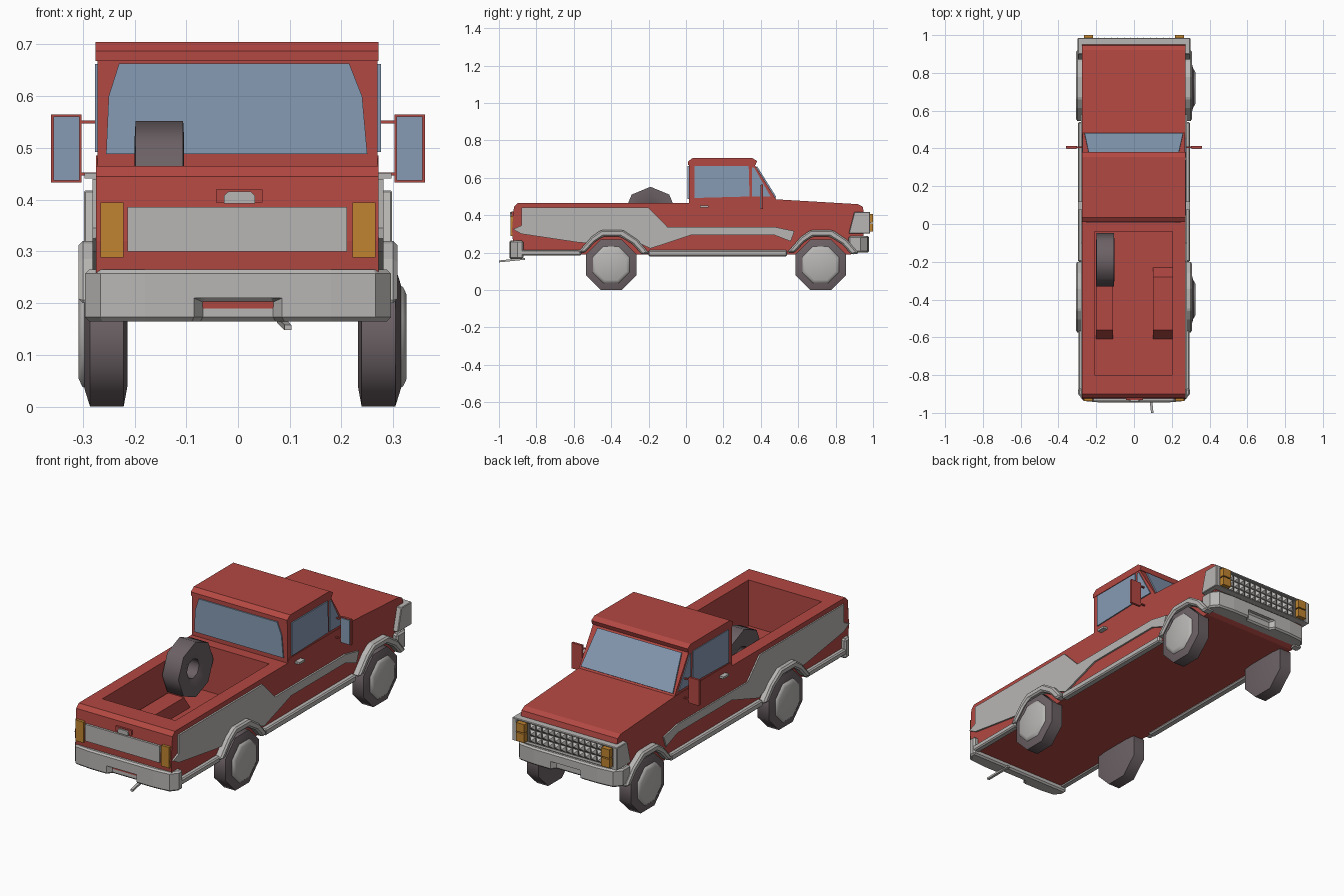
import bpy, bmesh
from math import radians, cos, sin, pi
from mathutils import Vector

cube = bpy.data.objects.get("Cube")
if cube:
    bpy.data.objects.remove(cube, do_unlink=True)


def material(name, rgb):
    m = bpy.data.materials.new(name)
    m.use_nodes = True
    m.diffuse_color = (*rgb, 1)
    m.node_tree.nodes["Principled BSDF"].inputs["Base Color"].default_value = (*rgb, 1)
    return m


RED = material("red paint", (0.45, 0.065, 0.055))
GREY = material("light grey trim", (0.48, 0.47, 0.455))
BLUE = material("blue glass", (0.24, 0.33, 0.46))
AMBER = material("amber lamp", (0.52, 0.23, 0.03))
RUBBER = material("tyre rubber", (0.15, 0.12, 0.13))
DARK = material("grille shadow", (0.12, 0.115, 0.11))


def finish(name, bm, mat):
    bmesh.ops.remove_doubles(bm, verts=bm.verts, dist=1e-5)
    bmesh.ops.recalc_face_normals(bm, faces=bm.faces)
    me = bpy.data.meshes.new(name)
    bm.to_mesh(me)
    bm.free()
    me.materials.append(mat)
    ob = bpy.data.objects.new(name, me)
    bpy.context.collection.objects.link(ob)
    return ob


def activate(ob):
    bpy.ops.object.select_all(action="DESELECT")
    ob.select_set(True)
    bpy.context.view_layer.objects.active = ob


def slab(name, corners, offset, mat, bevel=0):
    """Extrude one flat outline along an offset."""
    bm = bmesh.new()
    face = bm.faces.new([bm.verts.new(c) for c in corners])
    new = bmesh.ops.extrude_face_region(bm, geom=[face])["geom"]
    bmesh.ops.translate(bm, vec=Vector(offset),
                        verts=[v for v in new if isinstance(v, bmesh.types.BMVert)])
    ob = finish(name, bm, mat)
    if bevel:
        mod = ob.modifiers.new("Bevel", "BEVEL")
        mod.width = bevel
        mod.segments = 1
    return ob


def prism(name, axis, pts, lo, hi, mat, bevel=0):
    """Outline in the plane across an axis, extruded from lo to hi."""
    place = {"x": lambda a, b: (lo, a, b),
             "y": lambda a, b: (a, lo, b),
             "z": lambda a, b: (a, b, lo)}[axis]
    offset = [hi - lo if k == axis else 0 for k in "xyz"]
    return slab(name, [place(a, b) for a, b in pts], offset, mat, bevel)


def box(name, x, y, z, mat, bevel=0):
    return prism(name, "x", [(y[0], z[0]), (y[1], z[0]), (y[1], z[1]), (y[0], z[1])],
                 x[0], x[1], mat, bevel)


def lathe(name, profile, centre, phase, mat, closed=False, n=8):
    """Spin a (radius, x) profile about the x axis."""
    bm = bmesh.new()
    rings = [[bm.verts.new(Vector(centre) + Vector((x, r * cos(a), r * sin(a))))
              for a in (phase + 2 * pi * i / n for i in range(n))] for r, x in profile]
    pairs = list(zip(rings, rings[1:])) + ([(rings[-1], rings[0])] if closed else [])
    for p, q in pairs:
        for i in range(n):
            j = (i + 1) % n
            bm.faces.new((p[i], p[j], q[j], q[i]))
    bmesh.ops.dissolve_degenerate(bm, dist=1e-5, edges=bm.edges)
    ob = finish(name, bm, mat)
    activate(ob)
    bpy.ops.object.shade_smooth_by_angle(angle=radians(50))
    return ob


def cut(ob, cutter):
    mod = ob.modifiers.new("Cut", "BOOLEAN")
    mod.operation = "DIFFERENCE"
    mod.object = cutter
    cutter.hide_render = True
    activate(ob)
    bpy.ops.object.modifier_apply(modifier=mod.name)
    bpy.data.objects.remove(cutter, do_unlink=True)


# Main body with hollow bed
body = prism("body", "x", [(-.92, .19), (-.93, .32), (-.92, .445), (-.9, .465), (.015, .465),
                           (.03, .485), (.48, .485), (.92, .459), (.945, .445), (.95, .42),
                           (.95, .3), (.93, .21), (.88, .19)], -.274, .272, RED)
cut(body, box("bed_cutter", (-.21, .205), (-.8, -.04), (.23, .6), RED))
for name, x in (("left", (.1, .205)), ("right", (-.2, -.11))):
    prism(name + "_wheel_well", "x", [(-.61, .23), (-.56, .3), (-.28, .3), (-.23, .23)],
          x[0], x[1], RED)

# Cab and roof
prism("cab", "x", [(.015, .46), (.015, .68), (.36, .68), (.485, .48)], -.272, .27, RED)
prism("roof", "x", [(.01, .668), (.01, .687), (.035, .705), (.355, .705), (.38, .69), (.372, .668)],
      -.275, .272, RED)
prism("rear_window", "y", [(-.255, .488), (-.25, .6), (-.23, .663), (.215, .663), (.24, .6),
                           (.25, .488)], .009, .016, BLUE)
slab("windshield", [(-.262, .477, .493), (.26, .477, .493), (.237, .374, .658), (-.24, .374, .658)],
     (0, .006, .004), BLUE)

# Parts on both flanks
ARCH = [(-.18, -.01), (-.105, .075), (-.055, .11), (.065, .11), (.14, .06), (.205, -.015),
        (.165, -.02), (.115, .035), (.05, .075), (-.045, .075), (-.09, .045), (-.14, -.01)]
STRIPE = [(-.88, .44), (-.2, .44), (-.1, .338), (.47, .338), (.58, .315), (.56, .26), (.47, .295),
          (.03, .295), (-.19, .222), (-.25, .25), (-.31, .3), (-.45, .3), (-.52, .25),
          (-.58, .255), (-.88, .3), (-.925, .325), (-.88, .345)]
for side, s in (("left", 1), ("right", -1)):
    prism(side + "_side_stripe", "x", STRIPE, s * .27, s * .281, GREY)
    prism(side + "_door_window", "x", [(.045, .492), (.045, .662), (.335, .662), (.34, .5)],
          s * .268, s * .276, BLUE)
    prism(side + "_vent_window", "x", [(.352, .5), (.352, .655), (.364, .655), (.452, .5)],
          s * .268, s * .276, BLUE)
    box(side + "_door_handle", sorted((s * .27, s * .297)), (.075, .12), (.441, .452), GREY)
    # Sill strips
    prism(side + "_sill", "x", [(-.2, .18), (.54, .18), (.54, .213), (-.2, .213)],
          s * .26, s * .297, GREY, .006)
    prism(side + "_rear_sill", "x", [(-.9, .185), (-.56, .185), (-.56, .215), (-.9, .215)],
          s * .26, s * .295, GREY, .006)
    # Wing mirror on two arms
    box(side + "_mirror", sorted((s * .302, s * .361)), (.4, .412), (.433, .565), RED)
    box(side + "_mirror_glass", sorted((s * .306, s * .357)), (.396, .402), (.437, .561), BLUE)
    for z in (.45, .55):
        box(side + "_mirror_arm", sorted((s * .265, s * .305)), (.402, .41), (z - .003, z + .003), RED)
    # Wheel arches and wheels
    for end, y in (("rear", -.4), ("front", .72)):
        prism(f"{side}_{end}_arch", "x", [(y + a, .21 + b) for a, b in ARCH],
              s * .255, s * .308, GREY, .008)
        centre = (.009, y, .135)
        lathe(f"{side}_{end}_tyre", [(0, s * .223), (.105, s * .223), (.146, s * .23),
                                     (.146, s * .295), (.108, s * .306), (0, s * .306)],
              centre, pi / 8, RUBBER)
        lathe(f"{side}_{end}_hub", [(.108, s * .303), (.104, s * .31), (.088, s * .317),
                                    (0, s * .315)], centre, pi / 8, GREY)
    # Tail lamp, and two stacked lamps at the nose
    box(side + "_tail_lamp", sorted((s * .221, s * .266)), (-.938, -.92), (.288, .395), AMBER)
    for z in (.312, .362):
        box(side + "_nose_lamp", sorted((s * .218, s * .265)), (.975, 1), (z, z + .044), AMBER)

# Spare tyre in the bed
lathe("spare_tyre", [(.05, -.03), (.105, -.048), (.142, -.046), (.142, .046), (.105, .048), (.05, .03)],
      (-.152, -.19, .41), 0, RUBBER, closed=True)

# Tailgate
box("tailgate_panel", (-.214, .211), (-.936, -.92), (.3, .386), GREY)
box("tailgate_handle_plate", (-.043, .047), (-.932, -.91), (.395, .42), RED)
prism("tailgate_handle", "y", [(-.027, .393), (.033, .393), (.033, .408), (.024, .416),
                               (-.018, .416), (-.027, .408)], -.94, -.92, GREY)


# Bumpers with a number plate recess
def bumper(name, s, back, front, z0, z1):
    w = .296
    ob = prism(name, "z", [(-w, s * back), (-w, s * (front - .045)), (-w + .03, s * (front - .008)),
                           (-.18, s * front), (.18, s * front), (w - .03, s * (front - .008)),
                           (w, s * (front - .045)), (w, s * back)], z0, z1, GREY)
    cut(ob, prism("recess_cutter", "z", [(-.092, s * (front + .01)), (-.068, s * (front - .025)),
                                         (.068, s * (front - .025)), (.092, s * (front + .01))],
                  z0 - .02, z0 + .045, GREY))
    mod = ob.modifiers.new("Bevel", "BEVEL")
    mod.width = .008
    mod.segments = 1
    mod.limit_method = "ANGLE"
    mod.angle_limit = radians(60)


bumper("rear_bumper", -1, .87, .945, .165, .265)
bumper("front_bumper", 1, .87, .978, .2, .29)
slab("exhaust_pipe", [(.075, -.86, .162), (.09, -.86, .162), (.103, -1, .148), (.09, -1, .148)],
     (0, 0, .01), GREY)

# Nose frame with a studded grille
frame = prism("nose_frame", "x", [(.87, .302), (.985, .302), (.985, .418), (.9, .418)],
              -.298, .298, GREY, .006)
cut(frame, box("grille_cutter", (-.272, .272), (.968, 1.1), (.308, .41), GREY))
box("grille_back", (-.272, .272), (.96, .97), (.308, .41), DARK)
columns, rows = 12, 3
bm = bmesh.new()
for i in range(columns):
    for j in range(rows):
        x, z = -.19 + .38 * i / (columns - 1), .326 + .033 * j
        base = [bm.verts.new((x + a * .0155, .97, z + b * .0145))
                for a, b in ((-1, -1), (1, -1), (1, 1), (-1, 1))]
        tip = bm.verts.new((x, .987, z))
        for k in range(4):
            bm.faces.new((base[k], base[(k + 1) % 4], tip))
        bm.faces.new(base)
finish("grille_studs", bm, GREY)
